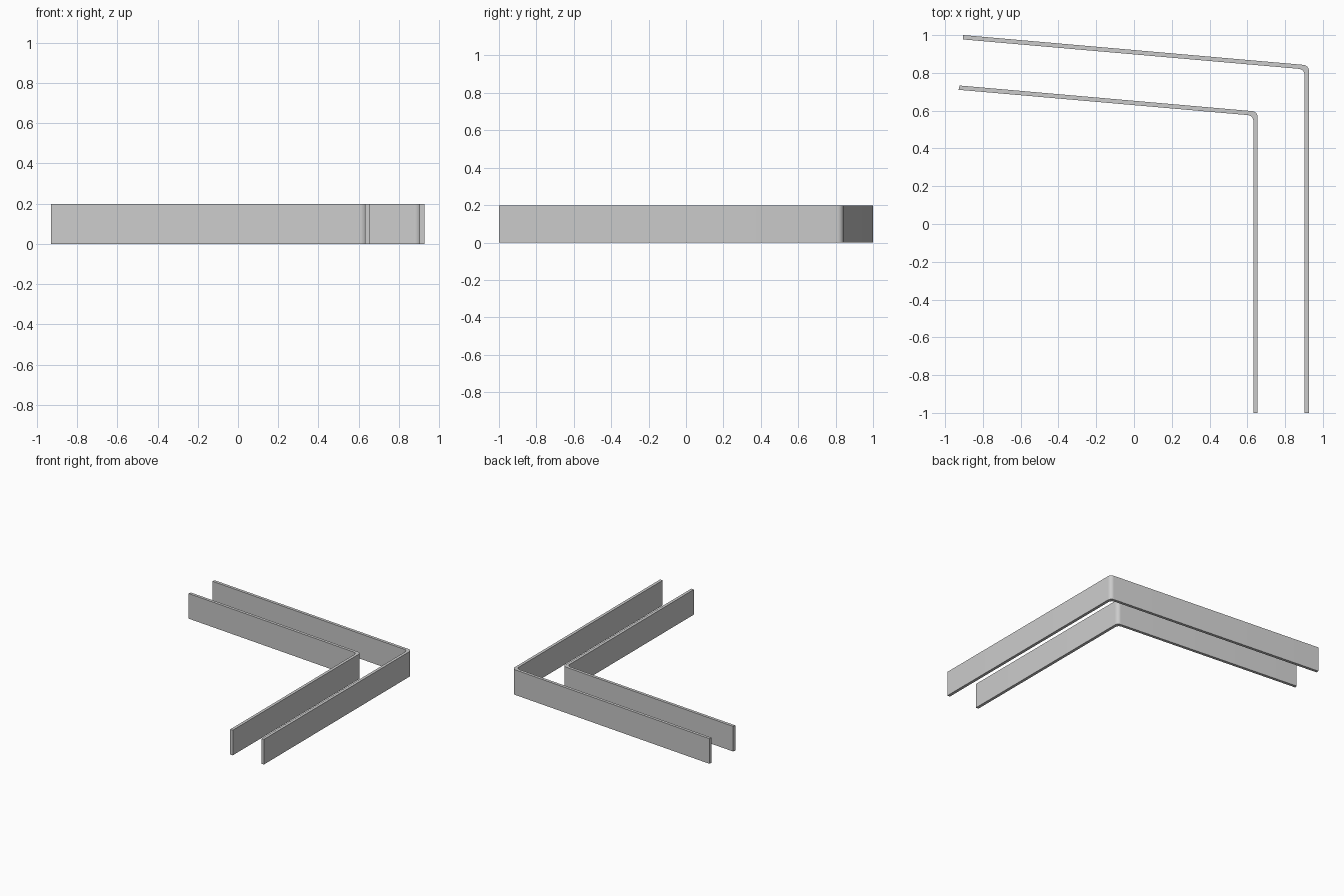
import bpy, bmesh, math
from mathutils import Vector

cube = bpy.data.objects.get("Cube")
if cube:
    bpy.data.objects.remove(cube)

HEIGHT = 0.198
THICK = 0.023
SLOPE = math.tan(math.radians(5))
RADIUS = 0.032

grey = bpy.data.materials.new("plain grey")
grey.use_nodes = True
colour = (0.6, 0.6, 0.6, 1)
grey.diffuse_color = colour
grey.node_tree.nodes["Principled BSDF"].inputs["Base Color"].default_value = colour


def fillet(before, corner, after, radius, steps=8):
    """Points of a rounded corner between two straight edges."""
    a = (before - corner).normalized()
    b = (after - corner).normalized()
    half = a.angle(b) / 2
    centre = corner + (a + b).normalized() * (radius / math.sin(half))
    reach = radius / math.tan(half)
    start = (corner + a * reach - centre).normalized()
    end = (corner + b * reach - centre).normalized()
    return [centre + start.slerp(end, i / steps) * radius for i in range(steps + 1)]


def wall(name, right, y_corner, x_end, cut):
    """Bent strip: a straight leg along y and a sloping leg along x."""
    drop = THICK / math.cos(math.atan(SLOPE))

    def sloped(x, lower=0.0):
        return Vector((x, y_corner + SLOPE * (right - x) - lower))

    left = right - THICK
    outer = [Vector((right, -1)), sloped(right), sloped(x_end)]
    inner = [sloped(x_end - cut, drop), sloped(left, drop), Vector((left, -1))]
    outline = [outer[0], *fillet(*outer, RADIUS), outer[2],
               inner[0], *fillet(*inner, RADIUS), inner[2]]

    bm = bmesh.new()
    base = bm.faces.new([bm.verts.new((p.x, p.y, 0)) for p in outline])
    top = bmesh.ops.extrude_face_region(bm, geom=[base])["geom"]
    bmesh.ops.translate(bm, vec=(0, 0, HEIGHT),
                        verts=[g for g in top if isinstance(g, bmesh.types.BMVert)])
    bmesh.ops.recalc_face_normals(bm, faces=bm.faces)
    mesh = bpy.data.meshes.new(name)
    bm.to_mesh(mesh)
    bm.free()
    mesh.materials.append(grey)
    obj = bpy.data.objects.new(name, mesh)
    bpy.context.collection.objects.link(obj)
    bpy.ops.object.select_all(action="DESELECT")
    obj.select_set(True)
    bpy.context.view_layer.objects.active = obj
    bpy.ops.object.shade_smooth_by_angle(angle=math.radians(30))


wall("outer_wall", 0.926, 0.84, -0.905, 0.0)
wall("inner_wall", 0.655, 0.595, -0.923, 0.006)
